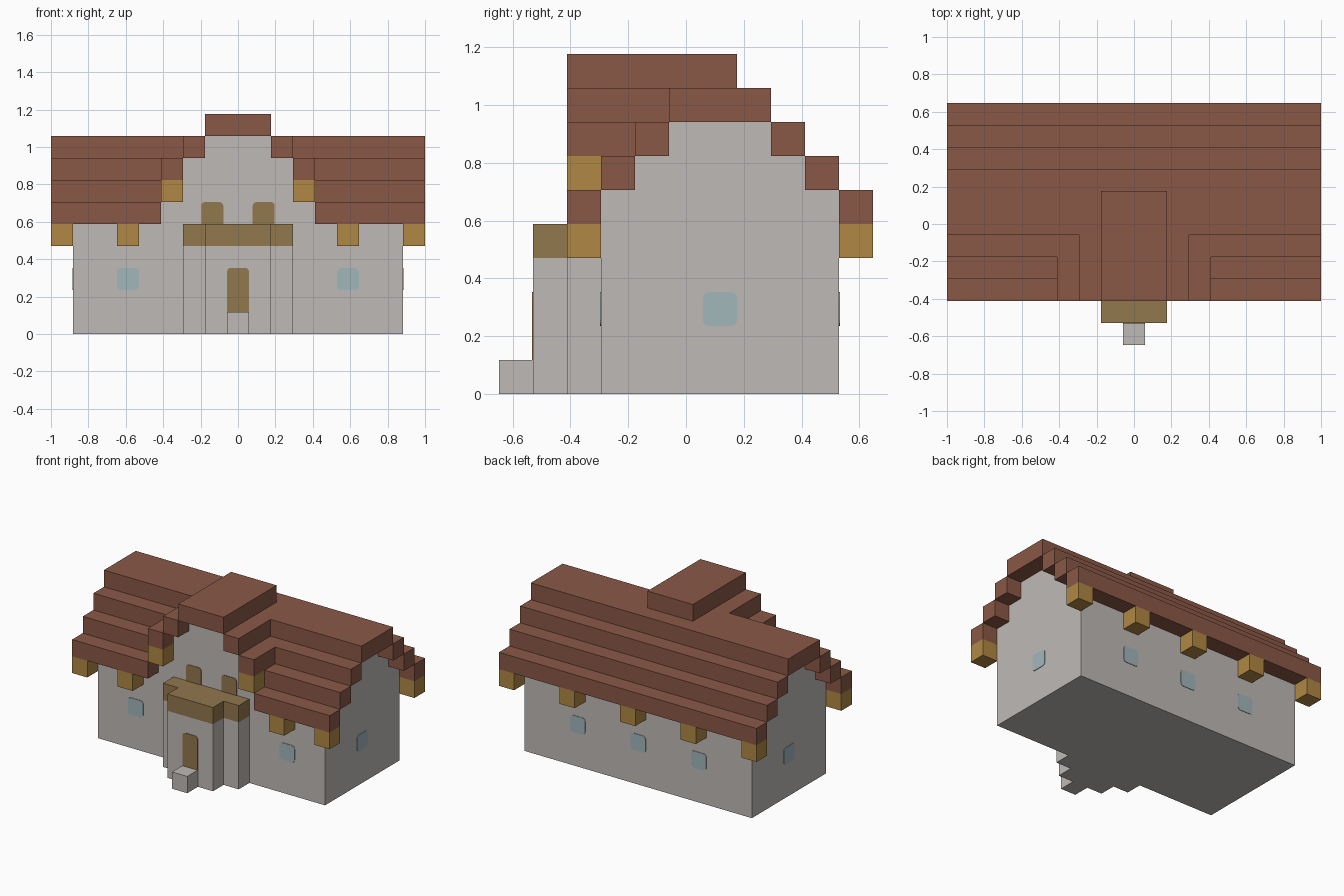
import bpy, bmesh, math
from mathutils import Matrix, Vector

cube = bpy.data.objects.get("Cube")
if cube:
    bpy.data.objects.remove(cube, do_unlink=True)

U = 2 / 17  # size of one building block


def material(name, rgb):
    lin = [(c / 255 / 12.92 if c < 11 else ((c / 255 + 0.055) / 1.055) ** 2.4) for c in rgb]
    m = bpy.data.materials.new(name)
    m.use_nodes = True
    m.diffuse_color = (*lin, 1)
    m.node_tree.nodes["Principled BSDF"].inputs["Base Color"].default_value = (*lin, 1)
    return m


STONE = material("pale stone", (191, 186, 182))
TILE = material("red brown tile", (138, 88, 70))
BEAM = material("golden wood", (176, 136, 68))
TRIM = material("tan wood", (146, 120, 78))
GLASS = material("pale blue glass", (162, 183, 187))


def finish(name, bm, mat):
    bmesh.ops.recalc_face_normals(bm, faces=bm.faces)
    me = bpy.data.meshes.new(name)
    bm.to_mesh(me)
    bm.free()
    me.materials.append(mat)
    ob = bpy.data.objects.new(name, me)
    bpy.context.collection.objects.link(ob)
    return ob


def add_box(bm, x, y, z):
    """Box from three (low, high) ranges, in blocks."""
    size = [(b - a) * U for a, b in (x, y, z)]
    mid = [(a + b) / 2 * U for a, b in (x, y, z)]
    bmesh.ops.create_cube(bm, size=1, matrix=Matrix.Translation(mid) @ Matrix.Diagonal((*size, 1)))


def boxes(name, mat, items, mirror=False):
    bm = bmesh.new()
    for x, y, z in items:
        add_box(bm, x, y, z)
        if mirror:
            add_box(bm, (-x[1], -x[0]), y, z)
    return finish(name, bm, mat)


def prism(name, mat, points, along, lo, hi):
    """Extrude a profile along 'x' (points are y, z) or 'y' (points are x, z)."""
    bm = bmesh.new()
    place = (lambda p: (lo, p[0], p[1])) if along == 'x' else (lambda p: (p[0], lo, p[1]))
    face = bm.faces.new([bm.verts.new(Vector(place(p)) * U) for p in points])
    new = bmesh.ops.extrude_face_region(bm, geom=[face])["geom"]
    step = (hi - lo) * U
    vec = (step, 0, 0) if along == 'x' else (0, step, 0)
    bmesh.ops.translate(bm, verts=[v for v in new if isinstance(v, bmesh.types.BMVert)], vec=vec)
    return finish(name, bm, mat)


def stepped(center, widths):
    """Symmetric stepped profile from (half width, top height) pairs."""
    right, z = [], 0
    for half, top in widths:
        right += [(half, z), (half, top)]
        z = top
    return [(center + h, t) for h, t in right] + [(center - h, t) for h, t in reversed(right)]


def plate(name, mat, center, turn, height=1, round_bottom=True):
    """Thin rounded panel; turn is the angle about z, 0 faces the front."""
    r, h = 0.17, height / 2
    corners = [(0.5 - r, h - r, 0), (r - 0.5, h - r, 90)]
    if round_bottom:
        corners += [(r - 0.5, r - h, 180), (0.5 - r, r - h, 270)]
    pts = []
    for cx, cz, start in corners:
        for i in range(4):
            a = math.radians(start + i * 30)
            pts.append((cx + r * math.cos(a), cz + r * math.sin(a)))
    if not round_bottom:
        pts += [(-0.5, -h), (0.5, -h)]
    ob = prism(name, mat, pts, 'y', -0.03, 0.01)
    ob.data.transform(Matrix.Translation(Vector(center) * U) @ Matrix.Rotation(math.radians(turn), 4, 'Z'))


# Walls of the hall and of the front gable
prism("hall_walls", STONE, stepped(1, [(3.5, 6), (2.5, 7), (1.5, 8)]), 'x', -7.5, 7.5)
prism("gable_wall", STONE, stepped(0, [(2.5, 8), (1.5, 9)]), 'y', -2.5, -0.5)

# Hall roof: ridge slab and back steps run full length, front steps stop at the gable
W = (-8.5, 8.5)
boxes("roof_ridge", TILE, [(W, (-0.5, 2.5), (8, 9))])
boxes("roof_back_steps", TILE, [(W, (2.5 + i, 3.5 + i), (7 - i, 8 - i)) for i in range(3)])
boxes("roof_front_steps", TILE, [((3.5, 8.5), (-1.5, -0.5), (7, 8)),
                                 ((2.5, 8.5), (-2.5, -1.5), (6, 7)),
                                 ((3.5, 8.5), (-3.5, -2.5), (5, 6))], mirror=True)

# Gable roof
boxes("gable_ridge", TILE, [((-1.5, 1.5), (-3.5, 1.5), (9, 10))])
boxes("gable_roof_steps", TILE, [((1.5, 2.5), (-3.5, -0.5), (8, 9)),
                                 ((2.5, 3.5), (-3.5, -0.5), (7, 8))], mirror=True)

# Beam ends under the eaves
FRONT, BACK = (-3.5, -2.5), (4.5, 5.5)
boxes("front_beam_ends", BEAM, [((x, x + 1), FRONT, (4, 5)) for x in (4.5, 7.5)], mirror=True)
boxes("gable_beam_ends", BEAM, [((2.5, 3.5), FRONT, (6, 7))], mirror=True)
boxes("back_beam_ends", BEAM, [((x - 0.5, x + 0.5), BACK, (4, 5)) for x in range(-8, 9, 4)])

# Entrance porch with wooden cornice and doorstep
porch = [(-2.5, -2.5), (-2.5, -3.5), (-1.5, -3.5), (-1.5, -4.5)]
porch += [(-x, y) for x, y in reversed(porch)]
for name, mat, z0, z1 in (("porch_walls", STONE, 0, 4), ("porch_cornice", TRIM, 4, 5)):
    bm = bmesh.new()
    base = bm.faces.new([bm.verts.new((x * U, y * U, z0 * U)) for x, y in porch])
    top = bmesh.ops.extrude_face_region(bm, geom=[base])["geom"]
    bmesh.ops.translate(bm, verts=[v for v in top if isinstance(v, bmesh.types.BMVert)],
                        vec=(0, 0, (z1 - z0) * U))
    finish(name, bm, mat)
boxes("doorstep", STONE, [((-0.5, 0.5), (-5.5, -4.5), (0, 1))])

# Door, shutters and windows
plate("door", TRIM, (0, -4.5, 2), 0, height=2, round_bottom=False)
for side, s in (("left", 1), ("right", -1)):
    plate(side + "_gable_shutter", TRIM, (1.17 * s, -2.5, 5.5), 0, round_bottom=False)
    plate(side + "_front_window", GLASS, (5 * s, -2.5, 2.5), 0)
    plate(side + "_end_window", GLASS, (7.5 * s, 1, 2.5), 90 * s)
for x in (-4, 0, 4):
    plate("back_window", GLASS, (x, 4.5, 2.5), 180)
